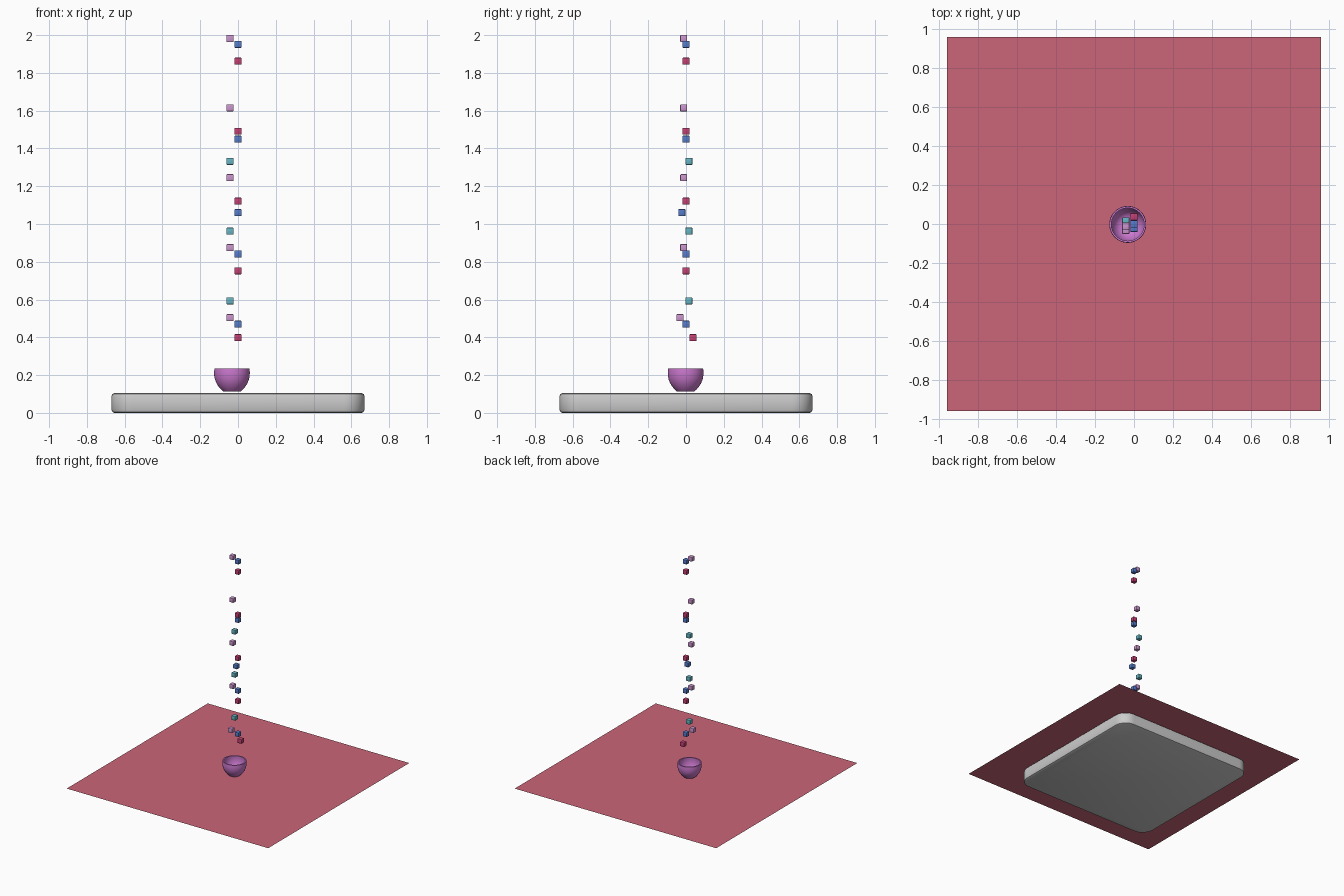
import bpy, bmesh, math

if "Cube" in bpy.data.objects:
    bpy.data.objects.remove(bpy.data.objects["Cube"])


def material(name, rgb):
    m = bpy.data.materials.new(name)
    m.diffuse_color = (*rgb, 1)
    m.use_nodes = True
    m.node_tree.nodes["Principled BSDF"].inputs["Base Color"].default_value = m.diffuse_color
    return m


def make_object(name, bm, mat=None):
    bmesh.ops.recalc_face_normals(bm, faces=bm.faces)
    me = bpy.data.meshes.new(name)
    bm.to_mesh(me)
    bm.free()
    ob = bpy.data.objects.new(name, me)
    bpy.context.collection.objects.link(ob)
    if mat:
        me.materials.append(mat)
    return ob


def smooth(ob, angle=35):
    bpy.ops.object.select_all(action='DESELECT')
    ob.select_set(True)
    bpy.context.view_layer.objects.active = ob
    bpy.ops.object.shade_smooth_by_angle(angle=math.radians(angle))


# base slab: rounded square outline stacked in rings with softened rims
def rounded_square(half, radius, n=8):
    pts = []
    for k, (sx, sy) in enumerate([(1, 1), (-1, 1), (-1, -1), (1, -1)]):
        for i in range(n + 1):
            a = math.pi / 2 * (k + i / n)
            pts.append((sx * (half - radius) + radius * math.cos(a),
                        sy * (half - radius) + radius * math.sin(a)))
    return pts


bm = bmesh.new()
H, R, TOP, B = 0.67, 0.11, 0.105, 0.016
rings = []
for inset, z in [(B, 0), (B * .3, B * .3), (0, B),
                 (0, TOP - B), (B * .3, TOP - B * .3), (B, TOP)]:
    rings.append([bm.verts.new((x, y, z))
                  for x, y in rounded_square(H - inset, R - inset)])
for a, b in zip(rings, rings[1:]):
    for i in range(len(a)):
        j = (i + 1) % len(a)
        bm.faces.new((a[i], a[j], b[j], b[i]))
bm.faces.new(rings[0])
bm.faces.new(rings[-1])
smooth(make_object("base_slab", bm))

# thin cloth sheet
bm = bmesh.new()
bmesh.ops.create_grid(bm, x_segments=1, y_segments=1, size=0.957)
sheet = make_object("cloth_sheet", bm, material("rose", (0.60, 0.13, 0.19)))
sheet.location.z = 0.109

# bowl: spun profile, outside then rim then inside
profile = [(0, .113), (.046, .113), (.056, .122), (.070, .138), (.082, .157),
           (.090, .177), (.094, .198), (.0945, .215), (.093, .234),
           (.084, .234), (.085, .215), (.084, .198), (.080, .179),
           (.073, .160), (.062, .143), (.050, .131), (.035, .125), (0, .123)]
bm = bmesh.new()
vs = [bm.verts.new((r, 0, z)) for r, z in profile]
es = [bm.edges.new(p) for p in zip(vs, vs[1:])]
bmesh.ops.spin(bm, geom=vs + es, cent=(0, 0, 0), axis=(0, 0, 1),
               angle=2 * math.pi, steps=48)
bmesh.ops.remove_doubles(bm, verts=bm.verts, dist=1e-4)
bowl = make_object("bowl", bm, material("orchid", (0.60, 0.19, 0.62)))
bowl.location = (-.032, -.002, 0)
smooth(bowl)

# falling cubes: (x, y, z) per colour
cubes = {
    "pink": ((0.60, 0.30, 0.62), [(-.042, -.012, z) for z in (1.982, 1.615, 1.245, .875)]
             + [(-.042, -.032, .504)]),
    "blue": ((0.09, 0.20, 0.60), [(0, 0, z) for z in (1.951, 1.449, .841, .470)]
             + [(0, -.022, 1.06)]),
    "red": ((0.55, 0.05, 0.17), [(0, 0, z) for z in (1.862, 1.491, 1.121, .752)]
            + [(0, .037, .398)]),
    "teal": ((0.13, 0.46, 0.54), [(-.042, .015, z) for z in (1.332, .962, .593)]),
}
for colour, (rgb, spots) in cubes.items():
    mat = material(colour, rgb)
    for n, pos in enumerate(spots):
        bm = bmesh.new()
        bmesh.ops.create_cube(bm, size=0.037)
        bmesh.ops.bevel(bm, geom=bm.edges[:], offset=0.003, segments=2,
                        profile=0.5, affect='EDGES')
        cube = make_object(f"{colour}_cube_{n + 1}", bm, mat)
        cube.location = pos
        smooth(cube)
